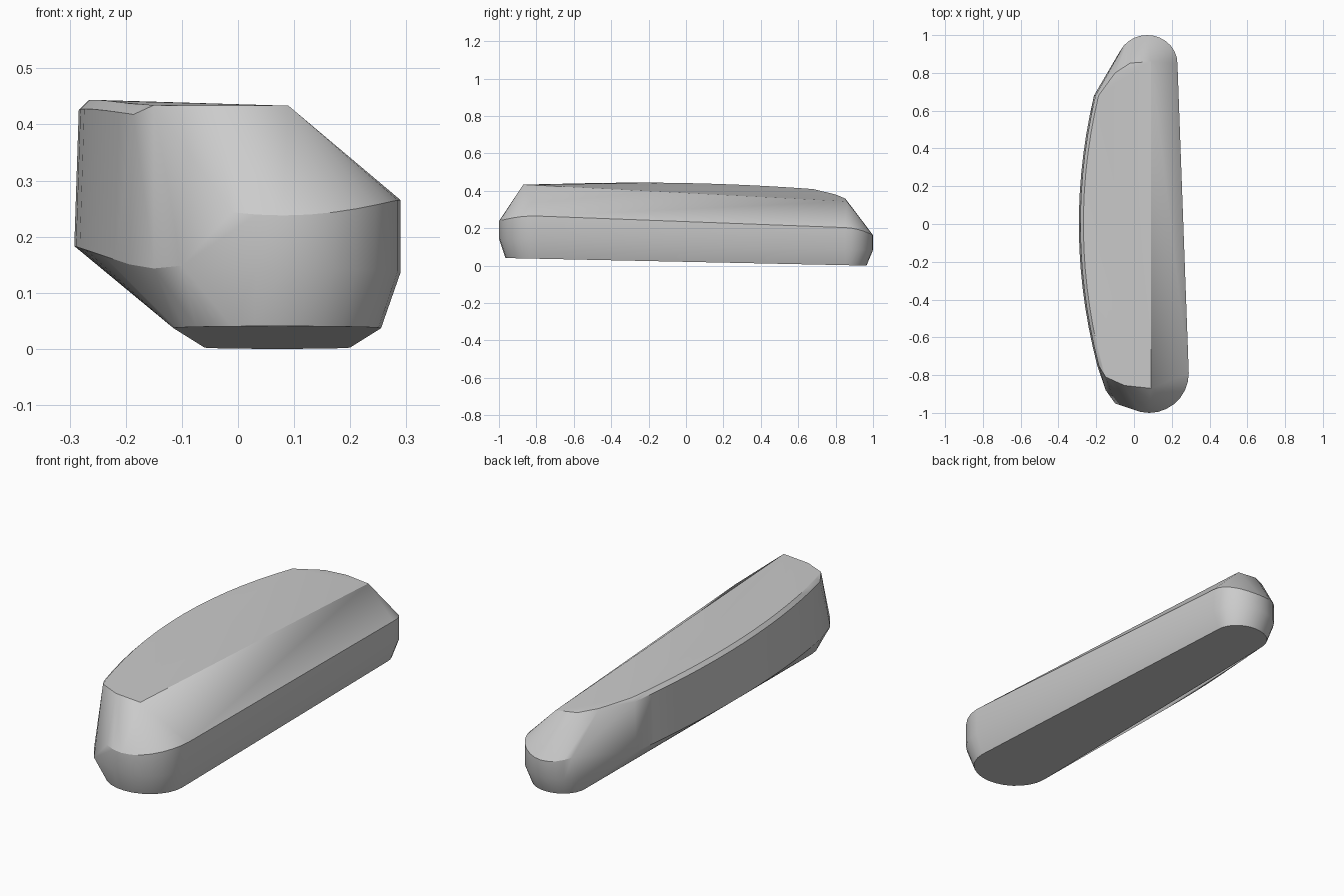
import bpy
import bmesh
import math

cube = bpy.data.objects.get("Cube")
if cube:
    bpy.data.objects.remove(cube, do_unlink=True)


def material(name, color):
    mat = bpy.data.materials.new(name)
    mat.use_nodes = True
    mat.diffuse_color = color
    mat.node_tree.nodes["Principled BSDF"].inputs["Base Color"].default_value = color
    return mat


def end_arc(cx, cy, rx, ry, side, height, steps=14):
    """Half ellipse closing one end; side is -1 at the front and 1 at the back."""
    points = []
    for i in range(steps + 1):
        a = math.pi * i / steps
        x, y = cx + rx * math.cos(a), cy + side * ry * math.sin(a)
        points.append((x, y, height(y, math.sin(a))))
    return points


def underside(y, s):
    return 0.022 - 0.021 * y


def low_belt(y, s):
    return 0.115 - 0.03 * y


def high_belt(y, s):
    return 0.237 - 0.0375 * y - 0.035 * s * s


points = []

# Rounded ends: underside rim, then the lower and upper edges of the side belt
points += end_arc(0.07, -0.79, 0.185, 0.175, -1, underside)
points += end_arc(0.07, 0.85, 0.13, 0.115, 1, underside)
points += end_arc(0.08, -0.79, 0.21, 0.21, -1, low_belt)
points += end_arc(0.07, 0.85, 0.16, 0.15, 1, low_belt)
for i, p in enumerate(end_arc(0.08, -0.79, 0.21, 0.21, -1, high_belt)):
    if p[0] > -0.05:
        points.append(p)
for p in end_arc(0.07, 0.85, 0.16, 0.15, 1, high_belt):
    if p[0] > -0.07:
        points.append(p)
points += [(-0.10, -0.95, 0.15), (-0.15, -0.88, 0.145)]

# Bowed right flank: lower edge, wall top and softened rim
for i in range(15):
    y = -0.75 + 1.43 * i / 14
    bow = 0.09 * (y / 0.72) ** 2
    rim = 0.433 - 0.02 * y - 0.04 * y * y
    points.append((-0.292 + bow, y, 0.185 - bow / 3))
    points.append((-0.284 + bow, y, rim - 0.006))
    points.append((-0.268 + bow, y, rim + 0.010))

# Sloping top deck corners
points += [(0.09, -0.87, 0.435), (-0.05, -0.855, 0.435), (-0.15, -0.81, 0.436),
           (0.09, 0.86, 0.345), (-0.02, 0.852, 0.36), (-0.10, 0.80, 0.382)]

# Wrap one convex shell around the outline points
bm = bmesh.new()
for p in points:
    bm.verts.new(p)
hull = bmesh.ops.convex_hull(bm, input=bm.verts[:])
loose = [v for v in bm.verts if not v.link_faces]
bmesh.ops.delete(bm, geom=loose, context="VERTS")
bmesh.ops.dissolve_limit(bm, angle_limit=math.radians(1), verts=bm.verts[:], edges=bm.edges[:])
bmesh.ops.recalc_face_normals(bm, faces=bm.faces[:])
low = min(v.co.z for v in bm.verts)
for v in bm.verts:
    v.co.z -= low
mesh = bpy.data.meshes.new("shell")
bm.to_mesh(mesh)
bm.free()

shell = bpy.data.objects.new("shell", mesh)
bpy.context.collection.objects.link(shell)
mesh.materials.append(material("plain grey", (0.6, 0.6, 0.6, 1)))
bpy.context.view_layer.objects.active = shell
shell.select_set(True)
bpy.ops.object.shade_smooth_by_angle(angle=math.radians(25))
